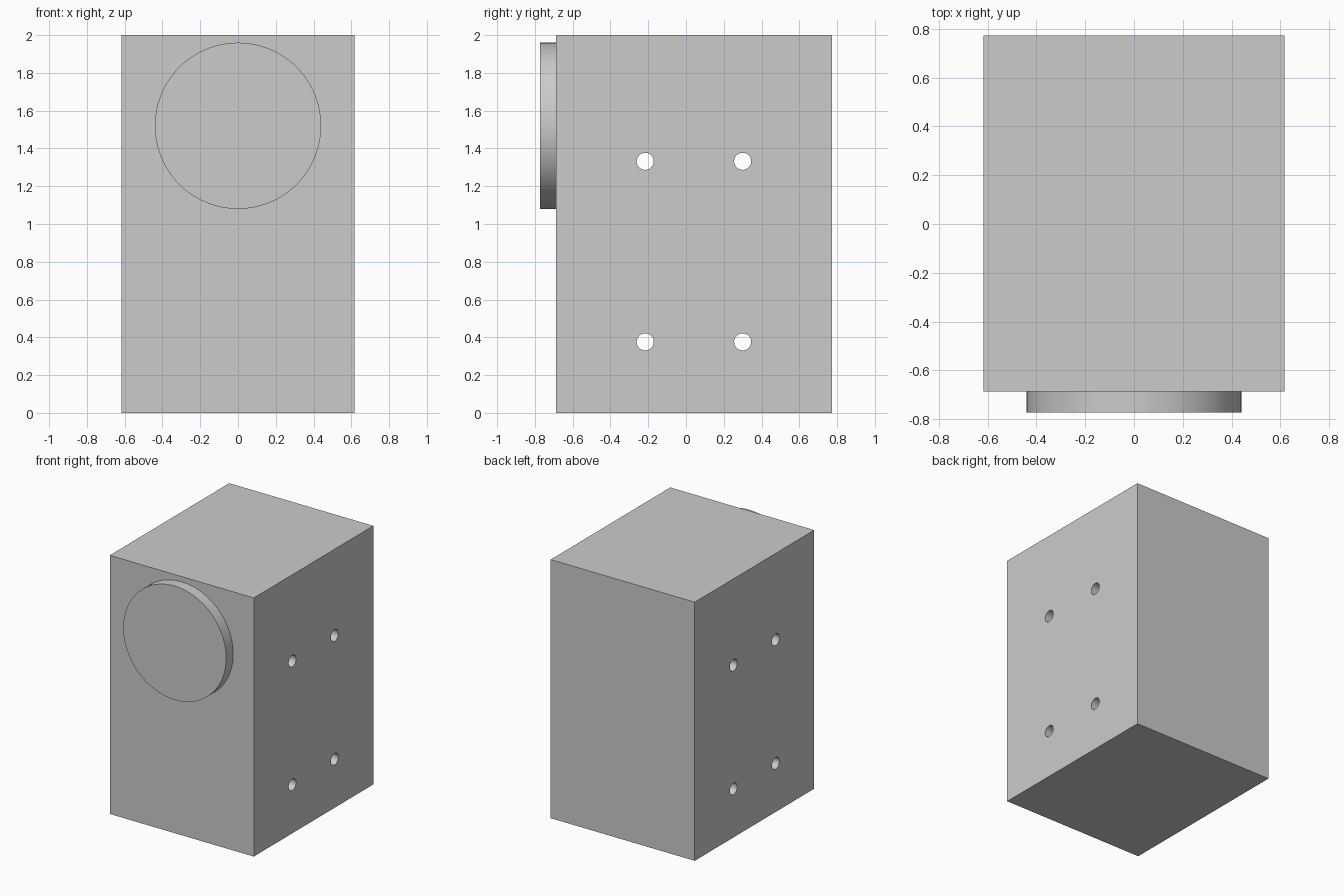
import bpy
import math

cube = bpy.data.objects.get("Cube")
if cube:
    bpy.data.objects.remove(cube, do_unlink=True)

grey = bpy.data.materials.new("plain grey")
grey.use_nodes = True
colour = (0.6, 0.6, 0.6, 1)
grey.diffuse_color = colour
grey.node_tree.nodes["Principled BSDF"].inputs["Base Color"].default_value = colour


def cylinder(name, radius, depth, location, rotation):
    bpy.ops.mesh.primitive_cylinder_add(vertices=96, radius=radius, depth=depth,
                                        location=location, rotation=rotation)
    obj = bpy.context.object
    obj.name = name
    obj.data.materials.append(grey)
    bpy.ops.object.shade_smooth_by_angle(angle=math.radians(30))
    return obj


# Solid rectangular housing
bpy.ops.mesh.primitive_cube_add(size=1, location=(0, 0.043, 1))
housing = bpy.context.object
housing.name = "housing"
housing.scale = (1.232, 1.46, 2)
bpy.ops.object.transform_apply(location=False, rotation=False, scale=True)
housing.data.materials.append(grey)

# Four mounting holes running side to side
for y in (-0.216, 0.3):
    for z in (0.376, 1.332):
        cutter = cylinder("hole_cutter", 0.045, 1.6, (0, y, z), (0, math.pi / 2, 0))
        cutter.hide_render = True
        cutter.hide_set(True)
        cut = housing.modifiers.new("mounting hole", "BOOLEAN")
        cut.operation = "DIFFERENCE"
        cut.solver = "EXACT"
        cut.object = cutter

# Apply the holes, remove their cutters, and smooth the bores
bpy.ops.object.select_all(action="DESELECT")
bpy.context.view_layer.objects.active = housing
housing.select_set(True)
for modifier in list(housing.modifiers):
    cutter = modifier.object
    bpy.ops.object.modifier_apply(modifier=modifier.name)
    bpy.data.objects.remove(cutter, do_unlink=True)
bpy.ops.object.shade_smooth_by_angle(angle=math.radians(30))

# Round disc on the upper front
cylinder("front_disc", 0.44, 0.086, (0, -0.73, 1.52), (math.pi / 2, 0, 0))
